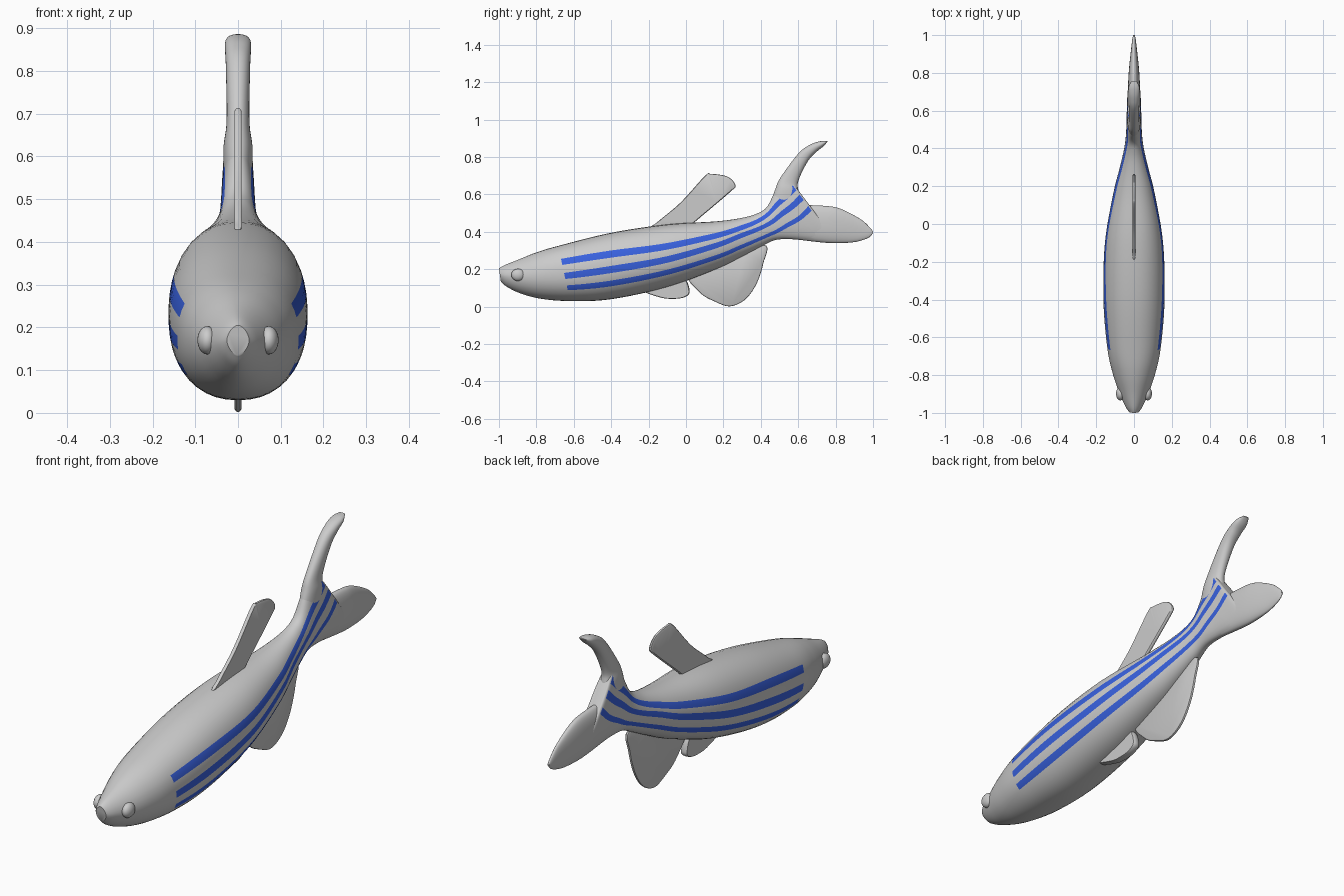
import bpy, bmesh, math

if "Cube" in bpy.data.objects:
    bpy.data.objects.remove(bpy.data.objects["Cube"])


def material(name, rgb):
    m = bpy.data.materials.new(name)
    m.diffuse_color = (*rgb, 1)
    m.use_nodes = True
    m.node_tree.nodes["Principled BSDF"].inputs["Base Color"].default_value = m.diffuse_color
    return m


GREY = material("pale grey", (0.6, 0.6, 0.6))
BLUE = material("stripe blue", (0.04, 0.12, 0.73))


def spline(a, b, c, d, t):
    """Catmull-Rom between tuples b and c."""
    return [0.5 * (2 * q + (r - p) * t + (2 * p - 5 * q + 4 * r - s) * t * t
                   + (3 * q - p - 3 * r + s) * t ** 3) for p, q, r, s in zip(a, b, c, d)]


def resample(keys, sub, closed=False):
    n, out = len(keys), []
    for i in range(n if closed else n - 1):
        idx = [(i + j) % n if closed else min(max(i + j, 0), n - 1) for j in (-1, 0, 1, 2)]
        out += [spline(*[keys[j] for j in idx], k / sub) for k in range(sub)]
    return out if closed else out + [list(keys[-1])]


def finish(name, bm):
    bmesh.ops.recalc_face_normals(bm, faces=bm.faces)
    me = bpy.data.meshes.new(name)
    bm.to_mesh(me)
    bm.free()
    me.materials.append(GREY)
    me.materials.append(BLUE)
    ob = bpy.data.objects.new(name, me)
    bpy.context.collection.objects.link(ob)
    return ob


def bridge(bm, rings):
    """Skin the rings, cap both ends, return faces as [row][column]."""
    n, rows = len(rings[0]), []
    for a, b in zip(rings, rings[1:]):
        rows.append([bm.faces.new((a[i], a[(i + 1) % n], b[(i + 1) % n], b[i])) for i in range(n)])
    bm.faces.new(rings[0])
    bm.faces.new(rings[-1])
    return rows


SEGS = [6, 2, 3, 2, 3, 2, 6]      # columns per band; odd bands are the stripes
COLS = sum(SEGS)


def loft(name, keys, stripes=None, sub=6):
    """Keys: top y, top z, bottom y, bottom z, half width. Stripes: {ring: (3 heights, half height)}."""
    if stripes:
        marks, full = sorted(stripes), []
        for i, key in enumerate(keys):
            c = min(max(i, marks[0]), marks[-1])
            lo = max(m for m in marks if m <= c)
            hi = min(m for m in marks if m >= c)
            t = (c - lo) / max(hi - lo, 1)
            full.append(key + tuple(p + (q - p) * t for p, q in zip(stripes[lo], stripes[hi])))
        keys = full
    bm, rings = bmesh.new(), []
    for key in resample(keys, sub):
        yt, zt, yb, zb, w = key[:5]
        n = min(2.2, 1.7 + max(0, yt + 1) * 1.6)      # the snout is more angular
        if stripes:
            s1, s2, s3, h = key[5:]
            f = [s3 - h * .8, s3 + h * .8, s2 - h, s2 + h, s1 - h, s1 + h]
            edges = [-math.pi / 2] + [math.asin(2 * v - 1) for v in f] + [math.pi / 2]
            th = [edges[b] + (edges[b + 1] - edges[b]) * k / c
                  for b, c in enumerate(SEGS) for k in range(c)] + [math.pi / 2]
        else:
            th = [-math.pi / 2 + math.pi * k / COLS for k in range(COLS + 1)]
        half = []
        for t in th:
            s = math.sin(t)
            x = w * max(0, 1 - abs(s) ** n) ** (1 / n)
            v = (s + 1) / 2
            half.append((x, yb + (yt - yb) * v, zb + (zt - zb) * v))
        pts = half + [(-x, y, z) for x, y, z in half[-2:0:-1]]
        rings.append([bm.verts.new(p) for p in pts])
    rows = bridge(bm, rings)
    if stripes:
        band = [b % 2 for b, c in enumerate(SEGS) for _ in range(c)]
        band += band[::-1]
        for row in rows[marks[0] * sub:marks[-1] * sub]:
            for face, painted in zip(row, band):
                face.material_index = painted
    return finish(name, bm)


def fin(name, outline, t):
    """Thin rounded plate in the middle plane."""
    pts = resample(outline, 8, closed=True)
    cy = sum(p[0] for p in pts) / len(pts)
    cz = sum(p[1] for p in pts) / len(pts)
    bm = bmesh.new()
    rings = [[bm.verts.new((x * t, cy + (y - cy) * s, cz + (z - cz) * s)) for y, z in pts]
             for x, s in ((-1, .95), (-.6, .99), (0, 1), (.6, .99), (1, .95))]
    bridge(bm, rings)
    return finish(name, bm)


# Body with tail root; the rings lean back towards the tail fork
loft("body", [
    (-1, .205, -.99, .135, .026),
    (-.97, .222, -.96, .108, .046),
    (-.9, .25, -.89, .073, .077),
    (-.8, .29, -.78, .043, .113),
    (-.683, .325, -.62, .03, .142),
    (-.4, .395, -.4, .04, .162),
    (-.1, .44, -.1, .105, .154),
    (.16, .456, .16, .2, .11),
    (.3, .475, .3, .268, .075),
    (.38, .498, .4, .32, .054),
    (.43, .53, .48, .357, .044),
    (.468, .6, .58, .36, .04),
    (.495, .66, .7, .347, .038),
    (.525, .71, .8, .342, .034),
    (.535, .71, .81, .342, .018),
], {4: (.71, .455, .24, .055), 6: (.65, .44, .235, .053), 8: (.75, .55, .26, .066),
    10: (.8, .53, .22, .066), 12: (.785, .62, .42, .043), 13: (.8, .66, .5, .04)})

# Tail lobes
loft("upper_tail_lobe", [
    (.455, .56, .62, .5, .034),
    (.478, .63, .603, .61, .034),
    (.505, .69, .6, .67, .027),
    (.6, .818, .65, .775, .028),
    (.66, .864, .695, .825, .03),
    (.715, .884, .732, .855, .029),
    (.756, .886, .757, .882, .014)])
loft("lower_tail_lobe", [
    (.58, .545, .6, .358, .032),
    (.74, .539, .743, .342, .031),
    (.824, .524, .83, .34, .026),
    (.93, .47, .91, .347, .016),
    (.98, .427, .975, .368, .009),
    (1, .402, 1, .393, .004)])

# Fins on the middle line
fin("dorsal_fin", [(-.18, .42), (-.15, .455), (-.03, .556), (.1, .698), (.135, .71),
                   (.222, .695), (.264, .65), (.235, .612), (.05, .455), (0, .41)], .008)
fin("anal_fin", [(.01, .18), (.075, .075), (.155, .027), (.235, .002), (.315, .037),
                 (.375, .118), (.413, .23), (.42, .33), (.2, .27)], .008)
fin("pelvic_fin", [(-.23, .09), (-.14, .05), (-.07, .042), (-.01, .05),
                   (.02, .08), (-.01, .15), (-.1, .13)], .016)

# Eyes
for side, label in ((1, "right"), (-1, "left")):
    bpy.ops.mesh.primitive_uv_sphere_add(segments=24, ring_count=16, location=(side * .072, -.898, .17))
    eye = bpy.context.object
    eye.name = label + "_eye"
    eye.scale = (.023, .036, .033)
    eye.data.materials.append(GREY)

# Smooth shading on every part
for ob in bpy.context.scene.objects:
    ob.select_set(True)
    bpy.context.view_layer.objects.active = ob
bpy.ops.object.shade_smooth_by_angle(angle=math.radians(40))
